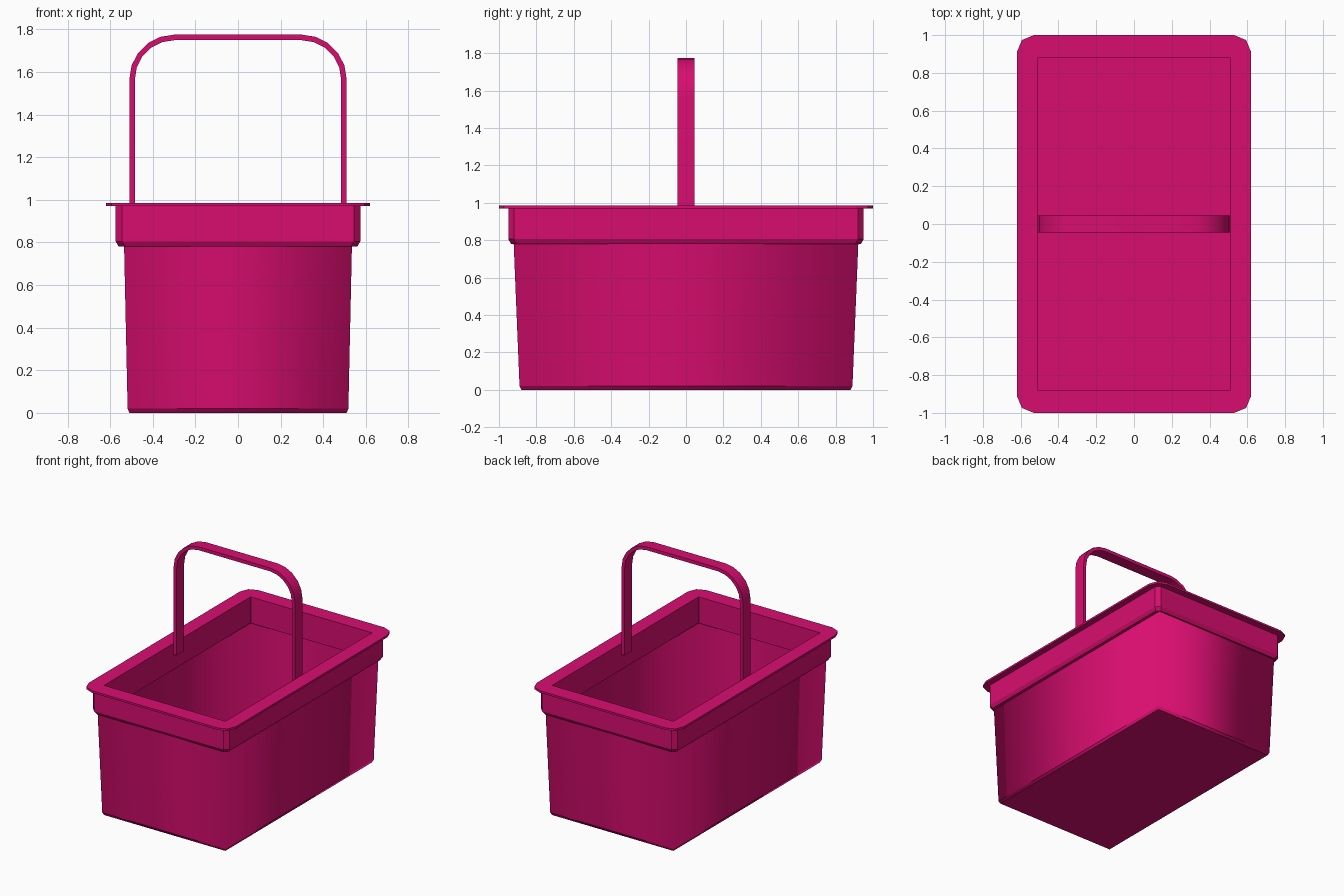
import bpy
import bmesh
from math import sin, cos, pi

cube = bpy.data.objects.get("Cube")
if cube:
    bpy.data.objects.remove(cube, do_unlink=True)

pink = bpy.data.materials.new("magenta plastic")
pink.use_nodes = True
colour = (0.69, 0.004, 0.16, 1)
pink.diffuse_color = colour
pink.node_tree.nodes["Principled BSDF"].inputs["Base Color"].default_value = colour


def finish(name, bm, smooth_corners=False):
    """Turn a bmesh into an object with sharp or softly shaded corners."""
    bmesh.ops.recalc_face_normals(bm, faces=bm.faces[:])
    if smooth_corners:
        for face in bm.faces:
            face.smooth = True
        for edge in bm.edges:
            a, b = edge.verts
            edge.smooth = abs(a.co.z - b.co.z) > 0.005
    mesh = bpy.data.meshes.new(name)
    bm.to_mesh(mesh)
    bm.free()
    mesh.materials.append(pink)
    obj = bpy.data.objects.new(name, mesh)
    bpy.context.collection.objects.link(obj)
    return obj


def outline(hx, hy, radius, segments):
    """Rectangle with rounded corners; no segments gives square corners."""
    if segments == 0:
        return [(hx, hy), (-hx, hy), (-hx, -hy), (hx, -hy)]
    points = []
    for i, (sx, sy) in enumerate([(1, 1), (-1, 1), (-1, -1), (1, -1)]):
        for k in range(segments + 1):
            t = (i + k / segments) * pi / 2
            points.append((sx * (hx - radius) + radius * cos(t),
                           sy * (hy - radius) + radius * sin(t)))
    return points


def loft(name, rings, segments=0, caps=False, closed=False, smooth_corners=False):
    """Join rings of (half width, half length, height, corner radius)."""
    bm = bmesh.new()
    loops = [[bm.verts.new((x, y, z)) for x, y in outline(hx, hy, r, segments)]
             for hx, hy, z, r in rings]
    pairs = list(zip(loops, loops[1:]))
    if closed:
        pairs.append((loops[-1], loops[0]))
    for low, high in pairs:
        for i in range(len(low)):
            j = (i + 1) % len(low)
            bm.faces.new((low[i], low[j], high[j], high[i]))
    if caps:
        bm.faces.new(loops[0])
        bm.faces.new(loops[-1])
    return finish(name, bm, smooth_corners)


# Tapered tub: inner floor, inner wall, lip, outer wall, bevelled base
loft("basket_body", [(0.513, 0.882, 0.02, 0), (0.525, 0.91, 0.8, 0),
                     (0.535, 0.922, 0.8, 0), (0.518, 0.89, 0.02, 0),
                     (0.51, 0.88, 0, 0)], caps=True, smooth_corners=True)

# Thick collar with chamfered corners, hollow inside
loft("collar", [(0.511, 0.881, 0.785, 0.002), (0.56, 0.935, 0.78, 0.03),
                (0.574, 0.95, 0.805, 0.03), (0.574, 0.95, 0.972, 0.03),
                (0.511, 0.881, 0.972, 0.002)], segments=1, closed=True)

# Thin flat rim with rounded outer corners
loft("rim", [(0.51, 0.88, 0.97, 0.001), (0.62, 1.0, 0.97, 0.09),
             (0.62, 1.0, 0.985, 0.09), (0.51, 0.88, 0.985, 0.001)],
     segments=2, closed=True)

# Arched strap handle swept from an outer and an inner profile
def arch(half, top, radius, steps=5):
    right = [(half, 0.9)]
    for k in range(steps + 1):
        t = k / steps * pi / 2
        right.append((half - radius + radius * cos(t), top - radius + radius * sin(t)))
    return right + [(-x, z) for x, z in reversed(right)]


bm = bmesh.new()
sections = []
for (xo, zo), (xi, zi) in zip(arch(0.51, 1.775, 0.21), arch(0.484, 1.749, 0.184)):
    sections.append([bm.verts.new(p) for p in (
        (xo, -0.045, zo), (xo, 0.045, zo), (xi, 0.045, zi), (xi, -0.045, zi))])
for a, b in zip(sections, sections[1:]):
    for i in range(4):
        j = (i + 1) % 4
        bm.faces.new((a[i], a[j], b[j], b[i]))
bm.faces.new(sections[0])
bm.faces.new(sections[-1])
handle = finish("handle", bm)
bpy.ops.object.select_all(action="DESELECT")
handle.select_set(True)
bpy.context.view_layer.objects.active = handle
bpy.ops.object.shade_smooth_by_angle()
